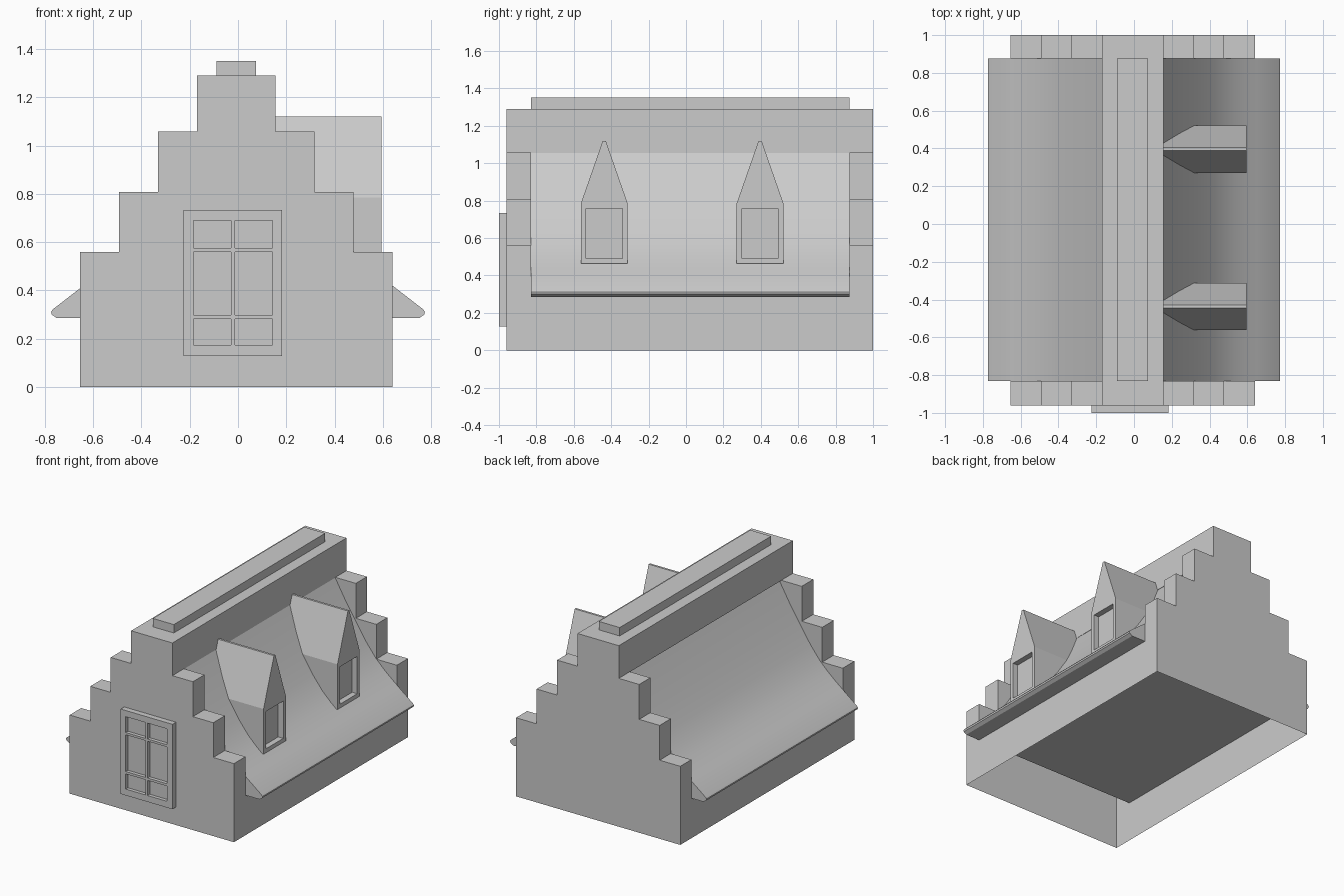
import bpy, bmesh

if "Cube" in bpy.data.objects:
    bpy.data.objects.remove(bpy.data.objects["Cube"])

CX = -0.0075                      # centre line of the masonry
Y0, Y1 = -0.96, 1.0               # outer faces of the gables
R0, R1 = -0.83, 0.875             # roof ends
EAVE = 0.285


def finish(name, bm):
    mesh = bpy.data.meshes.new(name)
    bm.to_mesh(mesh)
    bm.free()
    ob = bpy.data.objects.new(name, mesh)
    bpy.context.collection.objects.link(ob)
    return ob


def add_box(bm, x0, x1, y0, y1, z0, z1):
    vs = bmesh.ops.create_cube(bm, size=1)["verts"]
    for v in vs:
        v.co = ((x0 + x1) / 2 + v.co.x * (x1 - x0),
                (y0 + y1) / 2 + v.co.y * (y1 - y0),
                (z0 + z1) / 2 + v.co.z * (z1 - z0))


def box(name, *dims):
    bm = bmesh.new()
    add_box(bm, *dims)
    return finish(name, bm)


def drop_bottom(bm, z):
    low = [f for f in bm.faces if all(abs(v.co.z - z) < 1e-4 for v in f.verts)]
    bmesh.ops.delete(bm, geom=low, context='FACES')


def extrude_y(profile, y0, y1):
    bm = bmesh.new()
    face = bm.faces.new([bm.verts.new((x, y0, z)) for x, z in profile])
    ext = bmesh.ops.extrude_face_region(bm, geom=[face], use_keep_orig=True)["geom"]
    for v in ext:
        if isinstance(v, bmesh.types.BMVert):
            v.co.y = y1
    bmesh.ops.recalc_face_normals(bm, faces=bm.faces[:])
    return bm


# Lower walls: open shell, no floor, closed above by the roof underside
bm = bmesh.new()
add_box(bm, CX - 0.6475, CX + 0.6475, Y0, Y1, 0, EAVE)
drop_bottom(bm, 0)
drop_bottom(bm, EAVE)
finish("lower_walls", bm)

# Stepped gables, hollow and open underneath
steps = [(0.6475, EAVE, 0.56), (0.485, 0.56, 0.808), (0.324, 0.808, 1.057)]
half = [p for w, z0, z1 in steps for p in ((w, z0), (w, z1))] + [(0.1625, 1.057), (0.1625, 1.2)]
outline = [(CX + x, z) for x, z in half] + [(CX - x, z) for x, z in reversed(half)]
for name, a, b in (("front_gable", Y0, R0), ("back_gable", R1, Y1)):
    bm = extrude_y(outline, a, b)
    drop_bottom(bm, EAVE)
    finish(name, bm)

# Flared roof
curve = [(0.15, 1.06), (0.24, 0.905), (0.32, 0.783), (0.4, 0.66), (0.475, 0.565),
         (0.54, 0.502), (0.6, 0.451), (0.65, 0.412), (0.765, 0.323),
         (0.774, 0.312), (0.772, 0.3), (0.75, EAVE)]
roof = finish("roof", extrude_y(curve + [(-x, z) for x, z in reversed(curve)], R0, R1))
bpy.context.view_layer.objects.active = roof
roof.select_set(True)
bpy.ops.object.shade_smooth_by_angle(angle=0.4)
roof.select_set(False)

# Ridge beam and cap
box("ridge_beam", CX - 0.1625, CX + 0.1625, Y0, Y1, 1.055, 1.29)
box("ridge_cap", CX - 0.0825, CX + 0.0825, R0, R1, 1.29, 1.35)

# Front window: bars standing in front of a pane
bm = bmesh.new()
xs = [-0.225, -0.185, -0.03, -0.013, 0.142, 0.183]
zs = [0.128, 0.173, 0.281, 0.298, 0.56, 0.576, 0.689, 0.733]
for i in (0, 2, 4):
    add_box(bm, xs[i], xs[i + 1], -1.0, Y0, zs[0], zs[-1])
for i in (1, 3):
    for k in (0, 2, 4, 6):
        add_box(bm, xs[i], xs[i + 1], -1.0, Y0, zs[k], zs[k + 1])
finish("window_frame", bm)
box("window_pane", xs[1], xs[4], -0.975, Y0, zs[1], zs[-2])

# Dormers on the right slope, with a recessed opening in the front wall
for name, yc in (("front_dormer", -0.437), ("back_dormer", 0.396)):
    bm = bmesh.new()
    prof = [(-0.125, 0.463), (0.125, 0.463), (0.125, 0.785), (0.008, 1.12),
            (-0.008, 1.12), (-0.125, 0.785)]
    back = [bm.verts.new((0.15, yc + y, z)) for y, z in prof]
    front = [bm.verts.new((0.595, yc + y, z)) for y, z in prof]
    # the underside lies buried in the roof, so the low rear corners stay inside it
    for i in range(6):
        j = (i + 1) % 6
        bm.faces.new((back[i], back[j], front[j], front[i]))
    bm.faces.new(back)
    bm.faces.new(front[2:6])
    wall = bm.faces.new((front[0], front[1], front[2], front[5]))
    bmesh.ops.recalc_face_normals(bm, faces=bm.faces[:])
    bmesh.ops.inset_region(bm, faces=[wall], thickness=0.028, use_even_offset=True)
    ext = bmesh.ops.extrude_face_region(bm, geom=[wall])["geom"]
    bmesh.ops.translate(bm, vec=(-0.04, 0, 0),
                        verts=[v for v in ext if isinstance(v, bmesh.types.BMVert)])
    if wall.is_valid:
        bmesh.ops.delete(bm, geom=[wall], context='FACES_ONLY')
    finish(name, bm)
